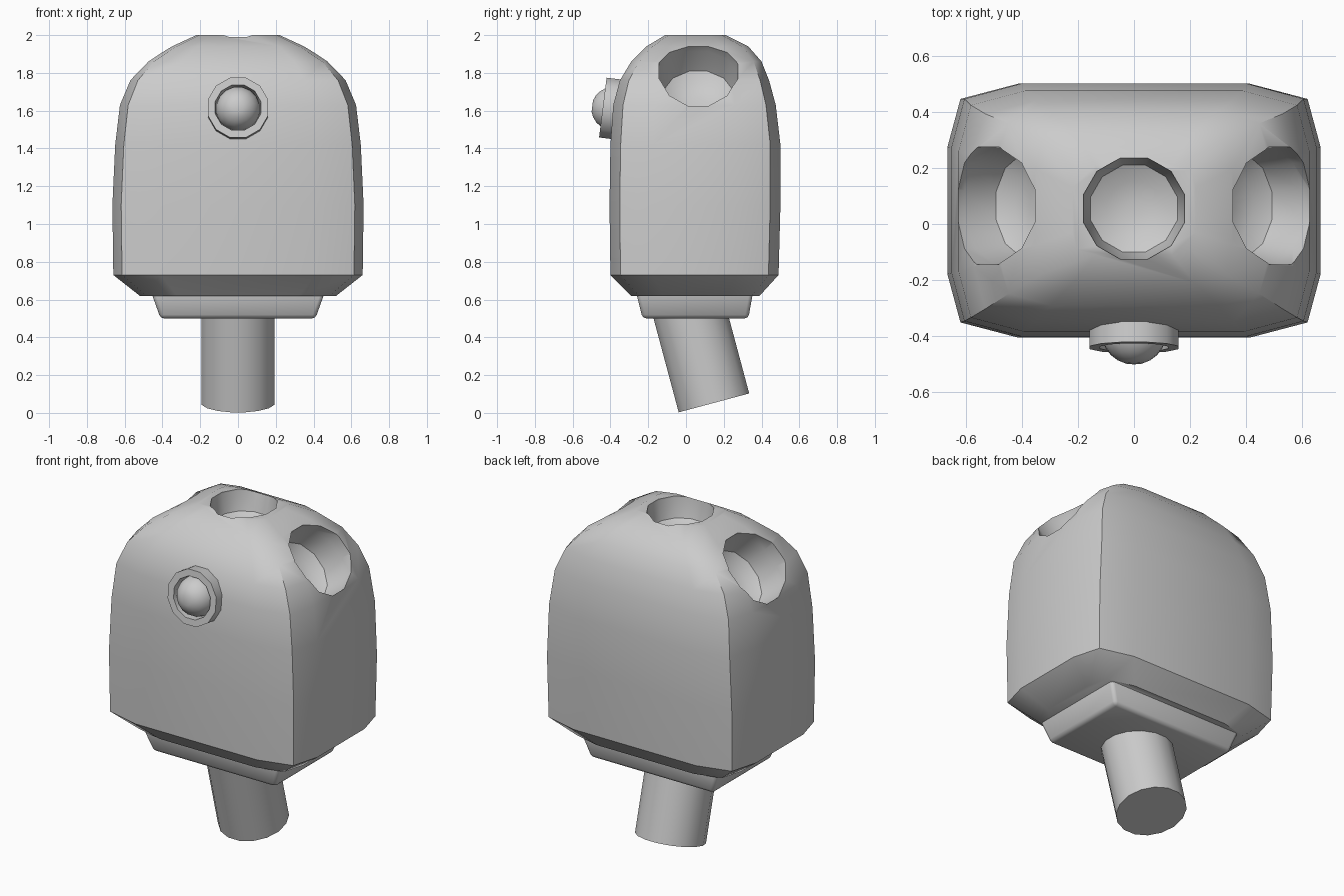
import bpy, bmesh, math
from mathutils import Matrix, Vector

cube = bpy.data.objects.get("Cube")
if cube:
    bpy.data.objects.remove(cube, do_unlink=True)

grey = bpy.data.materials.new("plain grey")
grey.use_nodes = True
colour = (0.6, 0.6, 0.6, 1)
grey.diffuse_color = colour
grey.node_tree.nodes["Principled BSDF"].inputs["Base Color"].default_value = colour


def loft(name, rings, cap=True):
    """Skin a stack of equal-length rings of points into a closed solid."""
    bm = bmesh.new()
    loops = [[bm.verts.new(p) for p in ring] for ring in rings]
    n = len(loops[0])
    for a, b in zip(loops, loops[1:]):
        for i in range(n):
            j = (i + 1) % n
            bm.faces.new((a[i], a[j], b[j], b[i]))
    if cap:
        bm.faces.new(loops[0][::-1])
        bm.faces.new(loops[-1])
    else:
        for i in range(n):
            j = (i + 1) % n
            bm.faces.new((loops[-1][i], loops[-1][j], loops[0][j], loops[0][i]))
    bmesh.ops.recalc_face_normals(bm, faces=bm.faces)
    mesh = bpy.data.meshes.new(name)
    bm.to_mesh(mesh)
    bm.free()
    mesh.materials.append(grey)
    obj = bpy.data.objects.new(name, mesh)
    bpy.context.collection.objects.link(obj)
    return obj


def turned(name, profile, sides, centre, axis, cap=True):
    """Turn a (radius, height) profile around an axis through centre."""
    place = Matrix.Translation(centre) @ Vector((0, 0, 1)).rotation_difference(
        Vector(axis)).to_matrix().to_4x4()
    rings = []
    for r, h in profile:
        angles = [math.tau * (i + 0.5) / sides for i in range(sides)]
        rings.append([place @ Vector((r * math.cos(a), r * math.sin(a), h)) for a in angles])
    return loft(name, rings, cap)


def select(obj):
    bpy.ops.object.select_all(action='DESELECT')
    obj.select_set(True)
    bpy.context.view_layer.objects.active = obj


def smooth(obj, degrees):
    select(obj)
    bpy.ops.object.shade_smooth_by_angle(angle=math.radians(degrees))


def soft_rectangle(hx, front, back, z):
    """Rectangle with broad three-point corners."""
    mid, hy = (front + back) / 2, (back - front) / 2
    corner = [(1, 0.5), (0.93, 0.88), (0.62, 1)]
    quads = [(corner, 1, 1), (corner[::-1], -1, 1),
             (corner, -1, -1), (corner[::-1], 1, -1)]
    return [(sx * x * hx, mid + sy * y * hy, z) for pts, sx, sy in quads for x, y in pts]


# Domed body: half width, front, back, height
body = loft("body", [soft_rectangle(*s) for s in [
    (0.52, -0.29, 0.39, 0.62),
    (0.66, -0.40, 0.49, 0.73),
    (0.665, -0.405, 0.50, 1.10),
    (0.65, -0.40, 0.50, 1.42),
    (0.625, -0.385, 0.475, 1.63),
    (0.57, -0.35, 0.44, 1.76),
    (0.48, -0.29, 0.40, 1.86),
    (0.35, -0.21, 0.33, 1.94),
    (0.22, -0.11, 0.21, 2.0),
]])

# Three dished sockets across the dome
socket = [(0.22, 0.25), (0.215, 0), (0.19, -0.13), (0.13, -0.17), (0.04, -0.18)]
top_socket = [(0.19, 0.15), (0.187, 0), (0.16, -0.11), (0.1, -0.14), (0.03, -0.15)]
cutters = [turned("socket_cutter", top_socket, 12, (0, 0.055, 1.99), (0, 0, 1))]
for side in (-1, 1):
    cutters.append(turned("socket_cutter", socket, 12,
                          (side * 0.465, 0.065, 1.76), (side * 0.74, 0, 0.67)))
for cutter in cutters:
    cutter.hide_render = True
    mod = body.modifiers.new("socket", 'BOOLEAN')
    mod.operation = 'DIFFERENCE'
    mod.solver = 'EXACT'
    mod.object = cutter
    select(body)
    bpy.ops.object.modifier_apply(modifier=mod.name)
    bpy.data.objects.remove(cutter, do_unlink=True)
smooth(body, 40)


# Tapered plate under the body
def box_ring(hx, front, back, z):
    return [(-hx, front, z), (hx, front, z), (hx, back, z), (-hx, back, z)]


plate = loft("base_plate", [box_ring(0.41, -0.23, 0.33, 0.5),
                            box_ring(0.46, -0.265, 0.355, 0.64)])
bevel = plate.modifiers.new("soft edges", 'BEVEL')
bevel.width = 0.02
bevel.segments = 2
select(plate)
bpy.ops.object.modifier_apply(modifier=bevel.name)
smooth(plate, 50)

# Slanted post
tilt = math.radians(15)
post = turned("post", [(0.197, 0), (0.197, 0.56)], 16, (0, 0.148, 0.053),
              (0, -math.sin(tilt), math.cos(tilt)))
smooth(post, 40)

# Front button: collar ring with a ball set into it
facing = (0, -0.992, 0.125)
collar = turned("button_collar", [(0.165, -0.02), (0.165, 0.075), (0.125, 0.075),
                                  (0.115, -0.02)], 12, (0, -0.366, 1.607), facing, cap=False)
smooth(collar, 40)
dome = [(0.118 * math.cos(math.radians(a)), 0.118 * math.sin(math.radians(a)))
        for a in range(-75, 90, 15)]
ball = turned("button_ball", dome, 16, (0, -0.383, 1.61), facing)
smooth(ball, 40)
